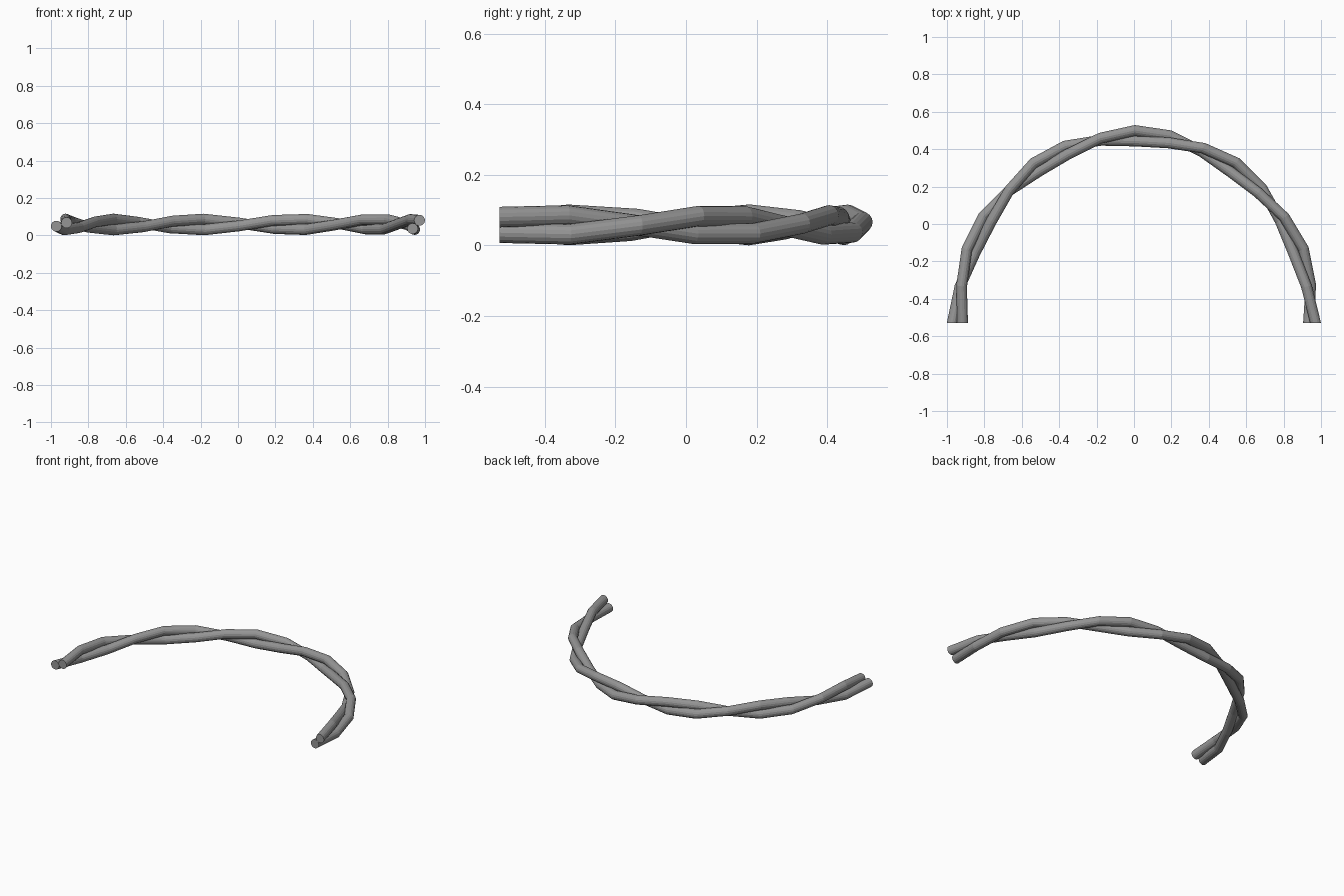
import bpy
import bmesh
from math import sin, cos, pi, radians
from mathutils import Vector

STATIONS = 16        # straight segments along the arch
SIDES = 16           # facets around each strand
ARCH_X, ARCH_Y = 0.948, 1.0
CENTRE = Vector((0.004, -0.528, 0.058))
OFFSET = 0.029       # strand distance from the arch line
RADIUS = 0.029       # strand thickness
START, STEP = radians(-130), radians(63.2)
UP = Vector((0, 0, 1))

if "Cube" in bpy.data.objects:
    bpy.data.objects.remove(bpy.data.objects["Cube"], do_unlink=True)

# Single grey material
grey = bpy.data.materials.new("rope_grey")
grey.use_nodes = True
colour = (0.3, 0.3, 0.3, 1)
grey.diffuse_color = colour
shader = next(n for n in grey.node_tree.nodes if n.type == "BSDF_PRINCIPLED")
shader.inputs["Base Color"].default_value = colour


def make_strand(name, phase):
    """Faceted tube winding around a half-round arch."""
    bm = bmesh.new()
    rings = []
    for i in range(STATIONS + 1):
        t = pi * i / STATIONS
        out = Vector((cos(t), sin(t), 0))
        twist = START + STEP * i + phase
        mid = CENTRE + Vector((ARCH_X * cos(t), ARCH_Y * sin(t), 0))
        mid += OFFSET * (cos(twist) * out + sin(twist) * UP)
        ring = []
        for k in range(SIDES):
            a = 2 * pi * k / SIDES
            ring.append(bm.verts.new(mid + RADIUS * (cos(a) * out + sin(a) * UP)))
        rings.append(ring)
    # Walls between neighbouring rings
    for r0, r1 in zip(rings, rings[1:]):
        for k in range(SIDES):
            n = (k + 1) % SIDES
            bm.faces.new((r0[k], r0[n], r1[n], r1[k]))
    # End caps
    bm.faces.new(rings[0])
    bm.faces.new(rings[-1])
    bmesh.ops.recalc_face_normals(bm, faces=bm.faces)
    mesh = bpy.data.meshes.new(name)
    bm.to_mesh(mesh)
    bm.free()
    mesh.materials.append(grey)
    obj = bpy.data.objects.new(name, mesh)
    bpy.context.collection.objects.link(obj)
    return obj


# Two strands twisted around each other
make_strand("first_strand", 0)
make_strand("second_strand", pi)
